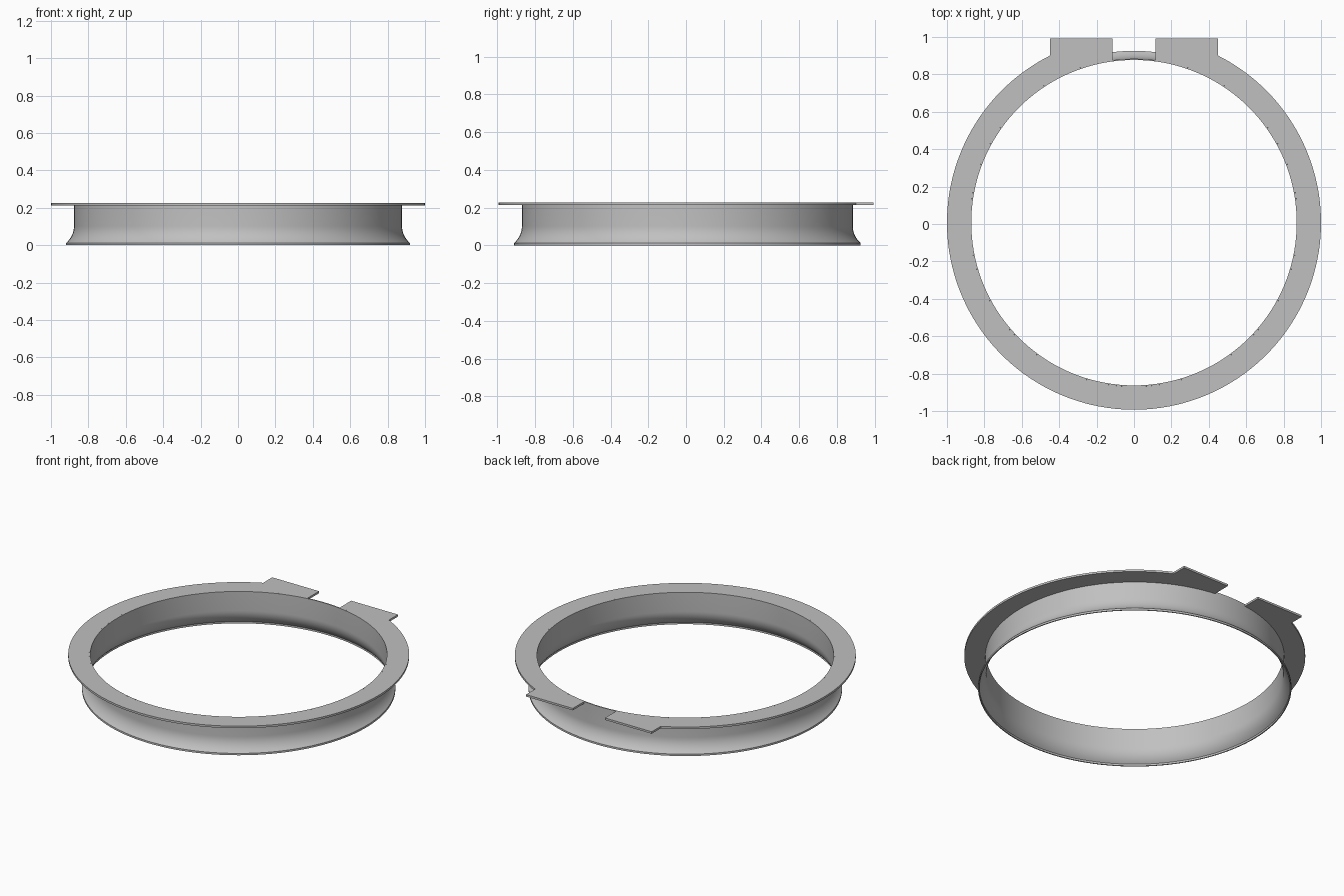
import bpy, bmesh, math
from mathutils import Vector, Matrix

old = bpy.data.objects.get("Cube")
if old:
    bpy.data.objects.remove(old, do_unlink=True)

SEGMENTS = 144
CENTRE_Y = 0.007                     # ring axis, shifted by the tabs
HEIGHT, PLATE = 0.226, 0.013
BORE, WALL, RIM = 0.870, 0.877, 1.0  # radii
TAB_IN, TAB_OUT, TAB_Y = 0.115, 0.45, 0.986

grey = bpy.data.materials.new("plain grey")
grey.use_nodes = True
colour = (0.53, 0.53, 0.53, 1)
grey.diffuse_color = colour
grey.node_tree.nodes["Principled BSDF"].inputs["Base Color"].default_value = colour


def make_object(name, bm):
    bmesh.ops.recalc_face_normals(bm, faces=bm.faces)
    mesh = bpy.data.meshes.new(name)
    bm.to_mesh(mesh)
    bm.free()
    mesh.materials.append(grey)
    obj = bpy.data.objects.new(name, mesh)
    obj.location.y = CENTRE_Y
    bpy.context.collection.objects.link(obj)
    return obj


def smooth(obj):
    bpy.ops.object.select_all(action='DESELECT')
    obj.select_set(True)
    bpy.context.view_layer.objects.active = obj
    bpy.ops.object.shade_smooth_by_angle(angle=math.radians(30))


# Collar: thin wall with an outward flare and a short lip at the foot
flare_r, flare_z, sweep, steps = 0.1175, 0.102, math.radians(50), 8
outer = [(WALL, HEIGHT)]
for i in range(steps + 1):
    a = sweep * i / steps
    outer.append((WALL + flare_r * (1 - math.cos(a)), flare_z - flare_r * math.sin(a)))
outer.append((outer[-1][0], 0))
thick = WALL - BORE
inner = [(r - thick, z) for r, z in reversed(outer)]
bm = bmesh.new()
ring = [bm.verts.new((r, 0, z)) for r, z in outer + inner]
edges = [bm.edges.new((ring[i - 1], ring[i])) for i in range(len(ring))]
bmesh.ops.spin(bm, geom=ring + edges, axis=(0, 0, 1), cent=(0, 0, 0),
               angle=math.tau, steps=SEGMENTS, use_merge=True)
bmesh.ops.remove_doubles(bm, verts=bm.verts, dist=1e-5)
smooth(make_object("flared_collar", bm))

# Flange: half outline of inner/outer point pairs from the gap to the front
def on_circle(x, r):
    return Vector((x, math.sqrt(r * r - x * x), 0))

corner = on_circle(TAB_OUT, RIM)
start = math.atan2(corner.x, corner.y)
pairs = []
for i in range(9):                   # tab, straight back edge
    t = i / 8
    x = TAB_IN + (TAB_OUT - TAB_IN) * t
    xi = TAB_IN + (WALL * math.sin(start) - TAB_IN) * t
    pairs.append((on_circle(xi, WALL), Vector((x, TAB_Y, 0))))
half = SEGMENTS // 2
for i in range(half + 1):            # round rim
    a = start + (math.pi - start) * i / half
    d = Vector((math.sin(a), math.cos(a), 0))
    if i == half:
        d.x = 0
    pairs.append((d * WALL, d * RIM))

bm = bmesh.new()
rows = [[bm.verts.new(p + Vector((0, 0, HEIGHT))) for p in pair] for pair in pairs]
for (a, b), (c, d) in zip(rows, rows[1:]):
    if (a.co - c.co).length < 1e-5:
        bm.faces.new((a, b, d))
    else:
        bm.faces.new((a, b, d, c))
bmesh.ops.remove_doubles(bm, verts=bm.verts, dist=1e-5)

# Mirror the half plate, then give it thickness
copy = bmesh.ops.duplicate(bm, geom=bm.verts[:] + bm.edges[:] + bm.faces[:])["geom"]
bmesh.ops.transform(bm, matrix=Matrix.Scale(-1, 4, (1, 0, 0)),
                    verts=[g for g in copy if isinstance(g, bmesh.types.BMVert)])
bmesh.ops.remove_doubles(bm, verts=bm.verts, dist=1e-5)
bmesh.ops.recalc_face_normals(bm, faces=bm.faces)
sheet = bm.faces[:]
base = bmesh.ops.duplicate(bm, geom=bm.verts[:] + bm.edges[:] + sheet)
rim_edges = [e for e in bm.edges if e.is_boundary]
bmesh.ops.translate(bm, vec=(0, 0, -PLATE),
                    verts=[g for g in base["geom"] if isinstance(g, bmesh.types.BMVert)])
bmesh.ops.bridge_loops(bm, edges=rim_edges)
smooth(make_object("flange_with_tabs", bm))
